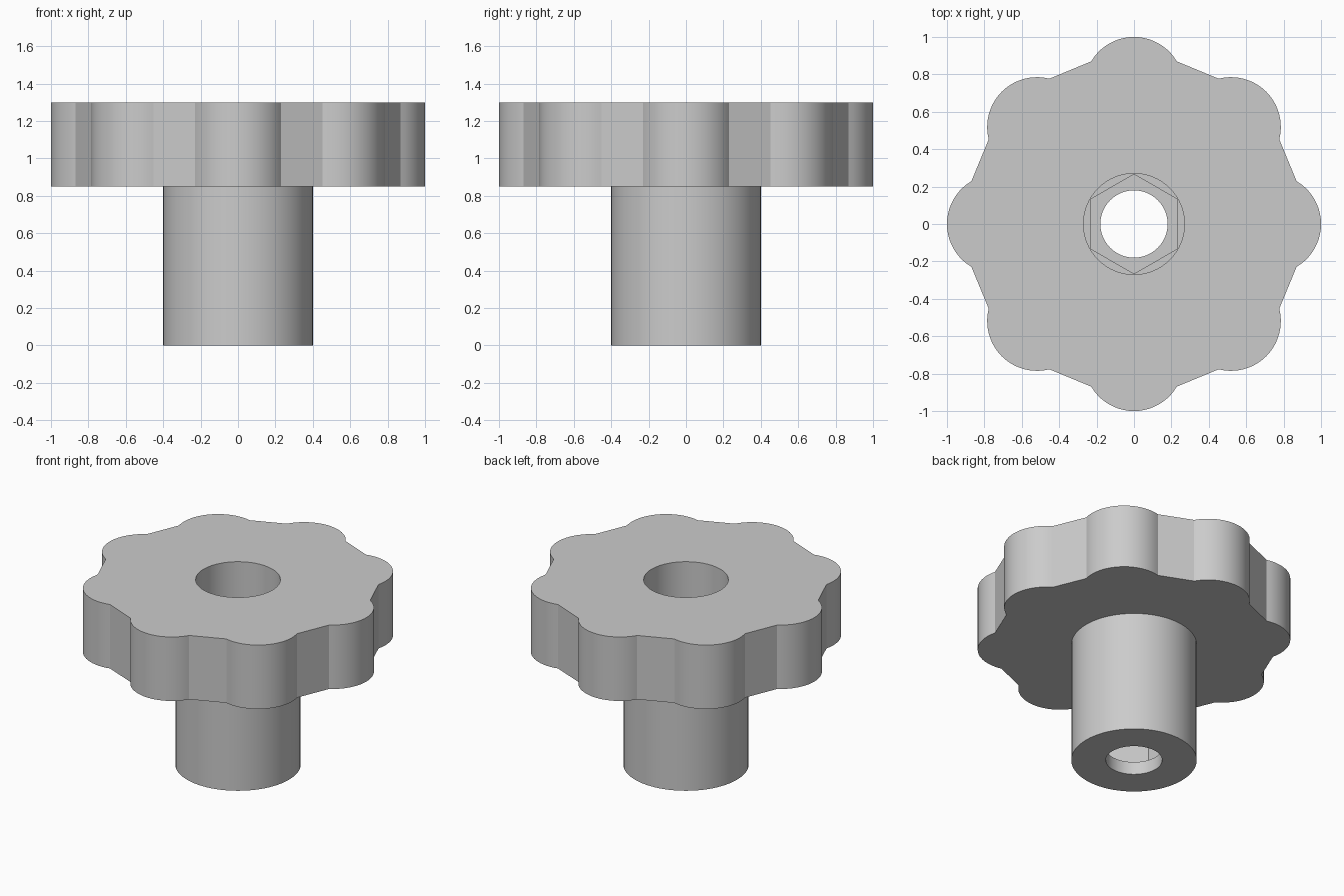
import bpy, bmesh
from math import sin, cos, pi, radians

cube = bpy.data.objects.get("Cube")
if cube:
    bpy.data.objects.remove(cube, do_unlink=True)

# Plain grey plastic
grey = bpy.data.materials.new("grey plastic")
grey.use_nodes = True
colour = (0.6, 0.6, 0.6, 1)
grey.diffuse_color = colour
grey.node_tree.nodes["Principled BSDF"].inputs["Base Color"].default_value = colour


def circle(radius, sides):
    """Outline of a regular polygon with a corner on the y axis."""
    return [(radius * cos(pi / 2 + 2 * pi * i / sides),
             radius * sin(pi / 2 + 2 * pi * i / sides)) for i in range(sides)]


def lobed_outline(lobes=8, centre=0.734, radius=0.266, half_arc=59.4, steps=20):
    """Round grip lobes joined by straight edges."""
    points = []
    for k in range(lobes):
        a = 2 * pi * k / lobes
        for i in range(steps + 1):
            t = a + radians(half_arc) * (2 * i / steps - 1)
            points.append((centre * cos(a) + radius * cos(t),
                           centre * sin(a) + radius * sin(t)))
    return points


stem = circle(0.4, 72)
bolt_hole = circle(0.18, 48)
hex_pocket = circle(0.266, 6)
bore = circle(0.27, 64)
head = lobed_outline()

# Outlines with heights, walking once around the knob's cross-section
sections = [(stem, 0), (bolt_hole, 0),
            (bolt_hole, 0.09), (hex_pocket, 0.09),
            (hex_pocket, 0.4), (bore, 0.4),
            (bore, 1.3), (head, 1.3),
            (head, 0.85), (stem, 0.85)]

bm = bmesh.new()
rings = []
for outline, z in sections:
    verts = [bm.verts.new((x, y, z)) for x, y in outline]
    edges = [bm.edges.new((verts[i - 1], v)) for i, v in enumerate(verts)]
    rings.append((outline, z, verts, edges))

for i, (outline, z, verts, edges) in enumerate(rings):
    _, next_z, next_verts, next_edges = rings[(i + 1) % len(rings)]
    if z == next_z:
        # Flat face with a hole
        bmesh.ops.triangle_fill(bm, edges=edges + next_edges,
                                use_beauty=True, normal=(0, 0, 1))
    else:
        # Upright wall
        for j in range(len(verts)):
            bm.faces.new((verts[j - 1], verts[j], next_verts[j], next_verts[j - 1]))

bmesh.ops.recalc_face_normals(bm, faces=bm.faces[:])
mesh = bpy.data.meshes.new("lobed_knob")
bm.to_mesh(mesh)
bm.free()
mesh.materials.append(grey)

knob = bpy.data.objects.new("lobed_knob", mesh)
bpy.context.collection.objects.link(knob)
bpy.ops.object.select_all(action="DESELECT")
knob.select_set(True)
bpy.context.view_layer.objects.active = knob
bpy.ops.object.shade_smooth_by_angle(angle=radians(30))
